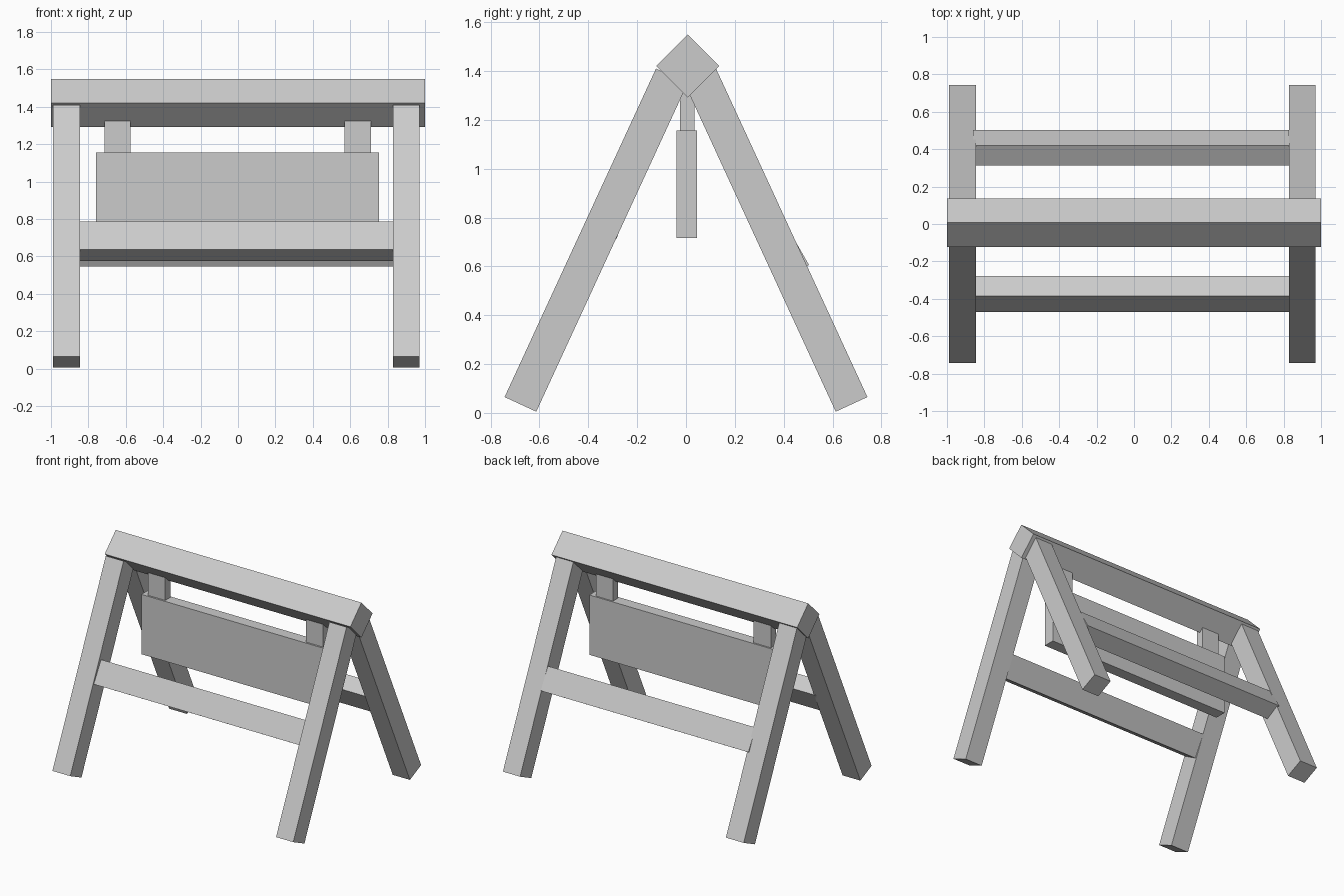
import bpy
from math import atan2, hypot
from mathutils import Vector

cube = bpy.data.objects.get("Cube")
if cube:
    bpy.data.objects.remove(cube, do_unlink=True)

grey = bpy.data.materials.new("plain_grey")
grey.use_nodes = True
colour = (0.6, 0.6, 0.6, 1)
grey.diffuse_color = colour
grey.node_tree.nodes["Principled BSDF"].inputs["Base Color"].default_value = colour


def bar(name, x, centre, size, tilt=0):
    """Box spanning x, with its (y, z) section tilted about the x axis."""
    bpy.ops.mesh.primitive_cube_add(
        size=1, location=((x[0] + x[1]) / 2, *centre), rotation=(tilt, 0, 0))
    ob = bpy.context.object
    ob.name = name
    ob.scale = (x[1] - x[0], *size)
    ob.data.materials.append(grey)
    return ob


# Ridge beam, turned on its edge
bar("ridge_beam", (-1, 1), (0.007, 1.42), (0.182, 0.182), atan2(1, 1))

# Splayed legs, each from foot centre to a top end hidden in the beam
for side, x in (("right", (-0.99, -0.845)), ("left", (0.83, 0.97))):
    for end, sign in (("front", -1), ("back", 1)):
        foot = Vector((sign * 0.678, 0.035))
        top = Vector((sign * 0.058, 1.38))
        run = top - foot
        bar(f"{side}_{end}_leg", x, (foot + top) / 2,
            (0.143, run.length), atan2(-run.x, run.y))

# Cross rails, a little steeper in tilt than the legs
slope = atan2(0.085, 0.149)
for end, sign, centre in (("front", -1, (-0.374, 0.681)),
                          ("back", 1, (0.408, 0.65))):
    bar(f"{end}_rail", (-0.86, 0.83), centre,
        (0.122, hypot(0.085, 0.149)), sign * slope)

# Hanging board and its two hangers
bar("hanging_board", (-0.76, 0.755), (0.004, 0.936), (0.084, 0.44))
for side, x in (("right", (-0.715, -0.575)), ("left", (0.57, 0.71))):
    bar(f"{side}_hanger", x, (0.005, 1.24), (0.06, 0.2))
